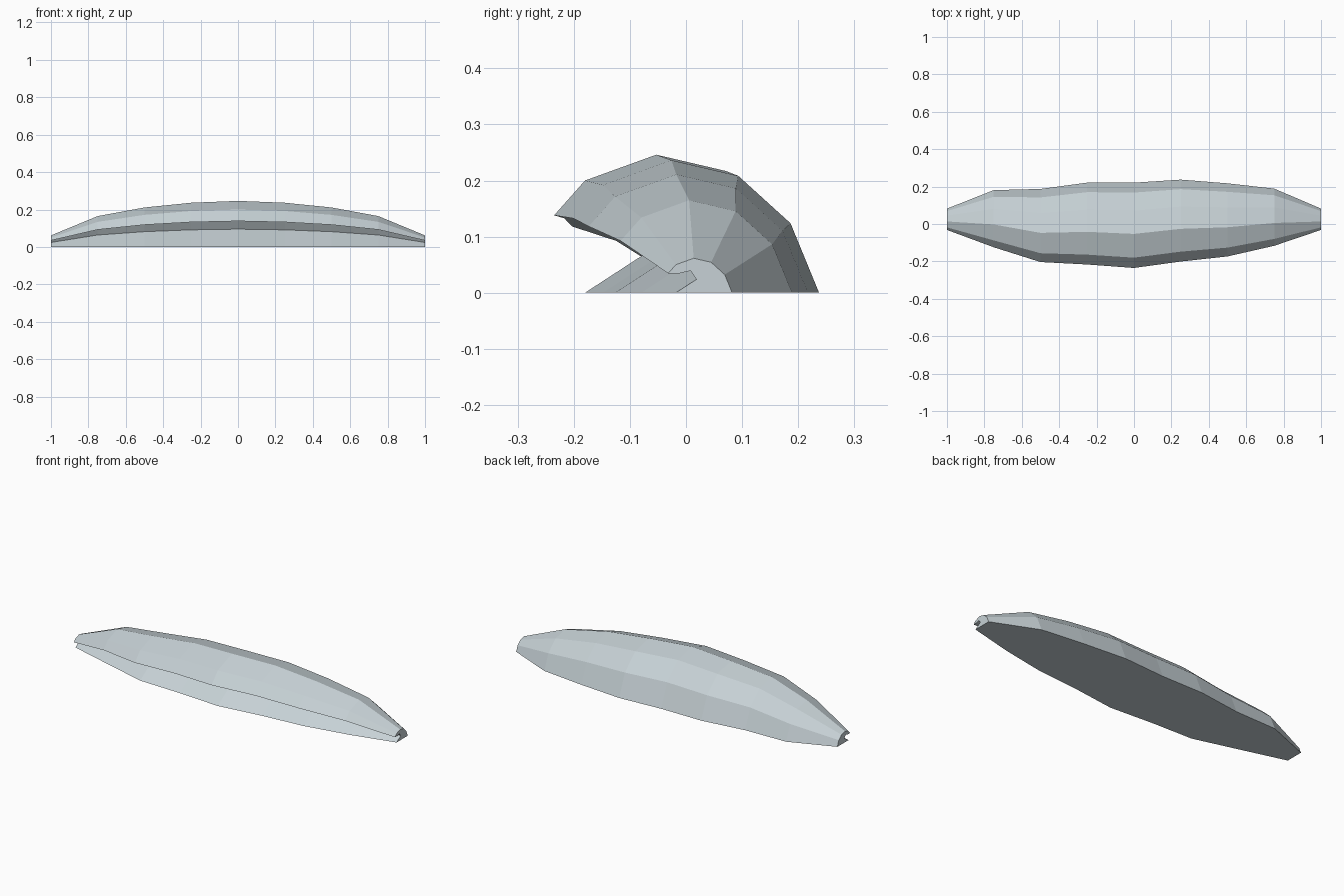
import bpy
import bmesh

cube = bpy.data.objects.get("Cube")
if cube:
    bpy.data.objects.remove(cube, do_unlink=True)

# Pale blue-grey material
mat = bpy.data.materials.new("pale blue grey")
colour = (0.57, 0.64, 0.67, 1.0)
mat.diffuse_color = colour
mat.use_nodes = True
mat.node_tree.nodes["Principled BSDF"].inputs["Base Color"].default_value = colour

# Curling wave cross-section (y, z): back, crest, lip, hollow, foot
profile = [(0.221, 0), (0.168, 0.129), (0.071, 0.217), (-0.053, 0.246),
           (-0.18, 0.20), (-0.235, 0.138), (-0.155, 0.138),
           (-0.075, 0.157), (-0.034, 0.095), (-0.18, 0)]

# Stations along the length (x, section scale, y shift)
stations = [(-1, 0.25, 0.027), (-0.75, 0.67, 0.033), (-0.5, 0.857, -0.002),
            (-0.25, 0.96, 0.009), (0, 1, 0), (0.25, 0.96, 0.025),
            (0.5, 0.857, 0.028), (0.75, 0.67, 0.041), (1, 0.25, 0.027)]


def loft(name, section, rows, material):
    """Join scaled copies of a section into a closed, flat-shaded body."""
    bm = bmesh.new()
    rings = [[bm.verts.new((x, y * s + dy, z * s)) for y, z in section]
             for x, s, dy in rows]
    count = len(section)
    for a, b in zip(rings, rings[1:]):
        for i in range(count):
            j = (i + 1) % count
            bm.faces.new((a[i], a[j], b[j], b[i]))
    bm.faces.new(rings[0])
    bm.faces.new(rings[-1])
    bmesh.ops.recalc_face_normals(bm, faces=bm.faces[:])
    mesh = bpy.data.meshes.new(name)
    bm.to_mesh(mesh)
    bm.free()
    mesh.materials.append(material)
    obj = bpy.data.objects.new(name, mesh)
    bpy.context.collection.objects.link(obj)
    return obj


# Long wave tapering to both ends
loft("wave", profile, stations, mat)
